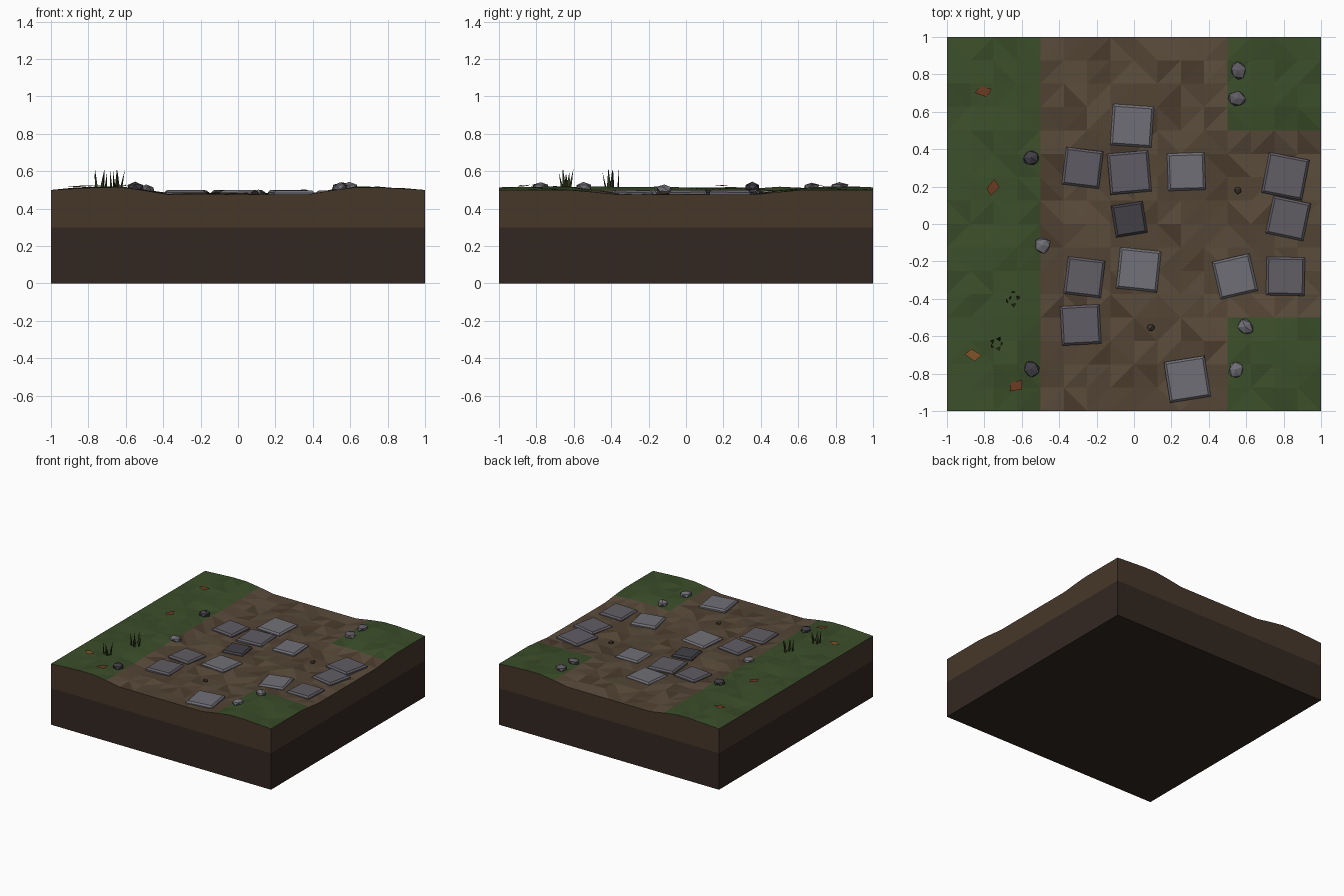
import bpy, bmesh, math, random
from mathutils import Matrix, Vector

if "Cube" in bpy.data.objects:
    bpy.data.objects.remove(bpy.data.objects["Cube"])

random.seed(7)


def mat(name, r, g, b):
    m = bpy.data.materials.new(name)
    lin = [(c / 255) ** 2.2 for c in (r, g, b)]
    m.diffuse_color = (*lin, 1)
    m.use_nodes = True
    m.node_tree.nodes["Principled BSDF"].inputs["Base Color"].default_value = m.diffuse_color
    return m


GRASS = [mat("grass_a", 62, 80, 46), mat("grass_b", 58, 75, 43)]
DIRT = [mat("dirt_a", 92, 78, 63), mat("dirt_b", 84, 70, 56), mat("dirt_c", 76, 62, 49)]
SOIL = mat("soil", 72, 58, 46)
DEEP = mat("deep_soil", 54, 44, 38)
STONE = {"l": mat("stone_light", 112, 111, 118), "m": mat("stone_mid", 96, 93, 100),
         "d": mat("stone_dark", 68, 66, 72)}
PEBBLE = mat("pebble_brown", 70, 58, 52)
BLADE = mat("blade_green", 52, 58, 34)
LEAF = [mat("leaf_rust", 108, 62, 38), mat("leaf_tan", 128, 84, 46)]


def finish(bm, name, mats):
    bmesh.ops.recalc_face_normals(bm, faces=bm.faces)
    me = bpy.data.meshes.new(name)
    bm.to_mesh(me)
    bm.free()
    for m in mats:
        me.materials.append(m)
    ob = bpy.data.objects.new(name, me)
    bpy.context.collection.objects.link(ob)
    return ob


def inside(x, y):
    # signed depth into the T-shaped path
    d = 0.5 - abs(x)
    return max(d, 0.5 - abs(y)) if x > 0 else d


def height(x, y):
    t = max(0, min(1, (inside(x, y) + 0.12) / 0.26))
    t = t * t * (3 - 2 * t)
    rim = min(1, (1 - max(abs(x), abs(y))) / 0.2)
    bank = 0.5 + 0.014 * min(1, (1 - abs(x)) / 0.25)
    return bank * (1 - t) + (0.476 + 0.003 * rim) * t


# ground block: faceted top, two soil bands, flat base
bm = bmesh.new()
bmesh.ops.create_grid(bm, x_segments=16, y_segments=16, size=1)
for v in bm.verts:
    x, y = v.co.x, v.co.y
    v.co.z = height(x, y)
    if max(abs(x), abs(y)) < 0.99:
        v.co.z += random.uniform(-0.006, 0.006)
for f in list(bm.faces):
    a, b = random.choice([(0, 2), (1, 3)])
    bmesh.utils.face_split(f, f.verts[a], f.verts[b])
for f in bm.faces:
    c = f.calc_center_median()
    f.material_index = random.choice([2, 2, 3, 3, 4]) if inside(c.x, c.y) > 0 else random.choice([0, 0, 1])
rim = [e for e in bm.edges if e.is_boundary]
for z, idx in ((0.3, 5), (0.0, 6)):
    res = bmesh.ops.extrude_edge_only(bm, edges=rim)["geom"]
    rim = [g for g in res if isinstance(g, bmesh.types.BMEdge) and g.is_boundary]
    for g in res:
        if isinstance(g, bmesh.types.BMVert):
            g.co.z = z
        elif isinstance(g, bmesh.types.BMFace):
            g.material_index = idx
for f in bmesh.ops.contextual_create(bm, geom=rim)["faces"]:
    f.material_index = 6
finish(bm, "ground_block", GRASS + DIRT + [SOIL, DEEP])

# paving slabs: x, y, size, turn, tone
slabs = [(-0.01, 0.525, .22, -4, "l"), (-0.275, 0.30, .20, -7, "m"), (-0.025, 0.275, .22, 5, "m"),
         (0.28, 0.28, .20, 2, "l"), (-0.025, 0.025, .17, 9, "d"), (-0.265, -0.285, .20, -7, "m"),
         (0.025, -0.245, .22, -6, "l"), (-0.285, -0.54, .21, 3, "m"), (0.54, -0.28, .205, 13, "l"),
         (0.81, -0.28, .205, -1, "m"), (0.825, 0.03, .205, -12, "m"), (0.81, 0.255, .22, -11, "m"),
         (0.285, -0.83, .22, 9, "l")]
for x, y, s, turn, tone in slabs:
    bm = bmesh.new()
    bmesh.ops.create_cube(bm, size=1)
    bmesh.ops.scale(bm, vec=(s, s, 0.04), verts=bm.verts)
    top = [e for e in bm.edges if all(v.co.z > 0 for v in e.verts)]
    bmesh.ops.bevel(bm, geom=top, offset=0.012, segments=1, affect='EDGES')
    tilt = Matrix.Rotation(random.uniform(-.025, .025), 4, 'X') @ Matrix.Rotation(random.uniform(-.025, .025), 4, 'Y')
    bm.transform(Matrix.Translation((x, y, 0.478)) @ Matrix.Rotation(math.radians(turn), 4, 'Z') @ tilt)
    finish(bm, "paving_slab", [STONE[tone]])


# loose rocks and pebbles
def rock(name, x, y, r, tall, m):
    bm = bmesh.new()
    bmesh.ops.create_icosphere(bm, subdivisions=1, radius=1)
    for v in bm.verts:
        v.co *= random.uniform(0.85, 1.12)
    bm.transform(Matrix.Translation((x, y, height(x, y) + tall * 0.3)) @ Matrix.Rotation(random.uniform(0, 6), 4, 'Z')
                 @ Matrix.Diagonal((r, r * 1.1, tall, 1)))
    finish(bm, name, [m])


for x, y, tone in [(-0.55, 0.355, "d"), (-0.49, -0.115, "l"), (-0.55, -0.775, "d"), (0.555, 0.82, "m"),
                   (0.55, 0.67, "m"), (0.595, -0.55, "l"), (0.545, -0.78, "l")]:
    rock("rock", x, y, 0.045, 0.026, STONE[tone])
for x, y in [(0.555, 0.18), (0.09, -0.555)]:
    rock("pebble", x, y, 0.021, 0.014, PEBBLE)

# fallen leaves: slightly creased diamonds
for x, y, turn, k in [(-0.805, 0.71, 5, 0), (-0.755, 0.195, 70, 0), (-0.86, -0.70, -10, 1), (-0.63, -0.865, 35, 0)]:
    bm = bmesh.new()
    vs = [bm.verts.new(p) for p in ((-.045, -.005, .004), (.015, -.033, 0), (.045, .008, .006), (-.015, .03, 0))]
    bm.faces.new(vs)
    bm.transform(Matrix.Translation((x, y, height(x, y) + 0.008)) @ Matrix.Rotation(math.radians(turn), 4, 'Z'))
    finish(bm, "fallen_leaf", [LEAF[k]])

# grass tufts: thin three-sided blades leaning outwards
for tx, ty in [(-0.645, -0.40), (-0.735, -0.635)]:
    bm = bmesh.new()
    for i in range(5):
        a = i * math.tau / 5 + random.uniform(-.4, .4)
        out = Vector((math.cos(a), math.sin(a), 0))
        side = Vector((-out.y, out.x, 0))
        base = Vector((tx, ty, 0.505)) + out * random.uniform(.012, .035)
        tip = base + out * random.uniform(.005, .025) + Vector((0, 0, random.uniform(.085, .12)))
        ring = [bm.verts.new(p) for p in (base + side * .013, base - side * .013, base + out * .010)]
        apex = bm.verts.new(tip)
        bm.faces.new(ring)
        for j in range(3):
            bm.faces.new((ring[j], ring[(j + 1) % 3], apex))
    finish(bm, "grass_tuft", [BLADE])
